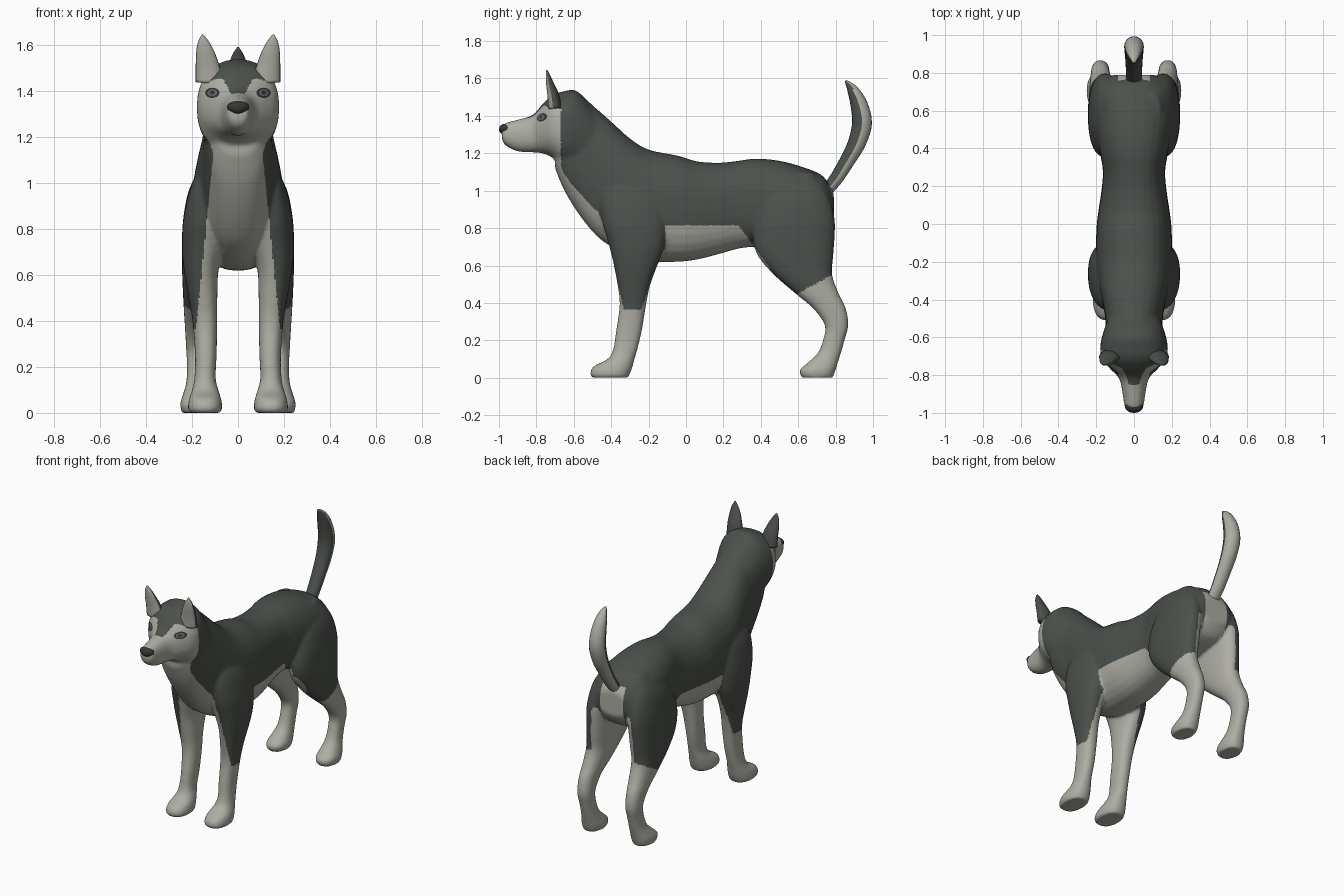
import bpy, bmesh, math
from mathutils import Vector
from mathutils.bvhtree import BVHTree

if "Cube" in bpy.data.objects:
    bpy.data.objects.remove(bpy.data.objects["Cube"])


def material(name, rgb):
    m = bpy.data.materials.new(name)
    m.diffuse_color = (*rgb, 1)
    m.use_nodes = True
    m.node_tree.nodes["Principled BSDF"].inputs["Base Color"].default_value = m.diffuse_color
    return m


DARK = material("charcoal_fur", (0.072, 0.082, 0.072))
LIGHT = material("pale_fur", (0.42, 0.42, 0.37))
BLACK = material("nose_black", (0.035, 0.036, 0.034))
IRIS = material("iris_grey", (0.13, 0.14, 0.14))


def spline(rows, steps=4):
    """Catmull-Rom interpolation of rows of numbers."""
    out = []
    for i in range(len(rows) - 1):
        p0, p1 = rows[max(i - 1, 0)], rows[i]
        p2, p3 = rows[i + 1], rows[min(i + 2, len(rows) - 1)]
        for s in range(steps):
            t = s / steps
            out.append([0.5 * (2 * b + (c - a) * t + (2 * a - 5 * b + 4 * c - d) * t * t
                               + (3 * b - a - 3 * c + d) * t ** 3)
                        for a, b, c, d in zip(p0, p1, p2, p3)])
    return out + [list(rows[-1])]


def loft(bm, rings, n=28, power=2.3):
    """Skin rings given as (centre, half axis u, half axis v)."""
    loops = []
    for c, u, v in rings:
        loop = []
        for k in range(n):
            a = 2 * math.pi * k / n
            ca, sa = math.cos(a), math.sin(a)
            p = c + u * math.copysign(abs(ca) ** (2 / power), ca) \
                  + v * math.copysign(abs(sa) ** (2 / power), sa)
            loop.append(bm.verts.new(p))
        loops.append(loop)
    faces = [bm.faces.new(loops[0][::-1]), bm.faces.new(loops[-1])]
    for a, b in zip(loops, loops[1:]):
        for k in range(n):
            j = (k + 1) % n
            faces.append(bm.faces.new((a[k], a[j], b[j], b[k])))
    bmesh.ops.recalc_face_normals(bm, faces=faces)


def slices_y(bm, rows):
    """Upright slices: y, top z, bottom z, half width."""
    loft(bm, [(Vector((0, y, (t + b) / 2)), Vector((w, 0, 0)), Vector((0, 0, (t - b) / 2)))
              for y, t, b, w in spline(rows)])


def slices_z(bm, rows, side):
    """Level slices: z, front y, back y, inner x, outer x."""
    loft(bm, [(Vector((side * (i + o) / 2, (f + k) / 2, z)), Vector(((o - i) / 2, 0, 0)),
               Vector((0, (k - f) / 2, 0))) for z, f, k, i, o in spline(rows)])


def tube(bm, rows):
    """Bent tube: x, y, z, half width, half thickness."""
    pts = spline(rows)
    rings = []
    for i, (x, y, z, w, t) in enumerate(pts):
        a, b = pts[max(i - 1, 0)], pts[min(i + 1, len(pts) - 1)]
        d = Vector((0, b[1] - a[1], b[2] - a[2])).normalized()
        rings.append((Vector((x, y, z)), Vector((w, 0, 0)), Vector((0, -d.z, d.y)) * t))
    loft(bm, rings, 20, 2)


def make(name, bm, mats):
    me = bpy.data.meshes.new(name)
    bm.to_mesh(me)
    bm.free()
    ob = bpy.data.objects.new(name, me)
    bpy.context.collection.objects.link(ob)
    for m in mats:
        me.materials.append(m)
    for p in me.polygons:
        p.use_smooth = True
    return ob


# Trunk with neck, then head, then legs
bm = bmesh.new()
slices_y(bm, [(-.70, 1.40, 1.12, .10), (-.65, 1.48, 1.0, .135), (-.57, 1.51, .87, .147),
              (-.48, 1.44, .76, .155), (-.40, 1.37, .70, .17), (-.30, 1.28, .645, .19),
              (-.20, 1.22, .62, .20), (-.04, 1.187, .62, .20), (.06, 1.157, .632, .19),
              (.18, 1.15, .662, .172), (.28, 1.16, .69, .165), (.375, 1.172, .70, .18),
              (.50, 1.16, .70, .20), (.62, 1.128, .72, .205), (.73, 1.08, .75, .18),
              (.79, .99, .83, .11)])
slices_y(bm, [(-.985, 1.345, 1.275, .036), (-.965, 1.362, 1.242, .05), (-.90, 1.38, 1.21, .06),
              (-.82, 1.405, 1.205, .078), (-.77, 1.46, 1.20, .122), (-.72, 1.508, 1.18, .165),
              (-.66, 1.53, 1.13, .18), (-.58, 1.532, 1.10, .165), (-.48, 1.42, 1.10, .13)])
FRONT = [(1.14, -.36, -.24, .05, .12), (1.0, -.45, -.13, .04, .20), (.85, -.45, -.10, .05, .237),
         (.72, -.415, -.11, .06, .244), (.62, -.39, -.145, .085, .235), (.50, -.367, -.19, .09, .215),
         (.39, -.355, -.213, .09, .197), (.25, -.374, -.236, .093, .187), (.15, -.39, -.26, .097, .19),
         (.10, -.42, -.275, .085, .20), (.06, -.495, -.285, .073, .213), (.02, -.513, -.30, .068, .218),
         (0, -.50, -.31, .078, .21)]
HIND = [(1.10, .50, .68, .05, .14), (.98, .42, .76, .05, .21), (.85, .37, .795, .06, .238),
        (.75, .355, .795, .07, .243), (.65, .385, .788, .08, .244), (.55, .47, .782, .095, .241),
        (.45, .585, .817, .11, .236), (.37, .68, .855, .125, .231), (.28, .742, .868, .13, .226),
        (.20, .732, .848, .133, .222), (.13, .703, .828, .13, .226), (.08, .65, .812, .122, .24),
        (.04, .607, .80, .115, .252), (0, .62, .785, .125, .245)]
for side in (-1, 1):
    slices_z(bm, FRONT, side)
    slices_z(bm, HIND, side)
rough = make("rough_body", bm, [])

# Fuse the parts into one smooth skin
mod = rough.modifiers.new("fuse", 'REMESH')
mod.mode = 'VOXEL'
mod.voxel_size = 0.009
mod = rough.modifiers.new("soften", 'SMOOTH')
mod.factor = 0.5
mod.iterations = 10
skin = bpy.data.meshes.new_from_object(rough.evaluated_get(bpy.context.evaluated_depsgraph_get()))
bpy.data.objects.remove(rough)
bm = bmesh.new()
bm.from_mesh(skin)
tree = BVHTree.FromBMesh(bm)
body = make("body", bm, [DARK, LIGHT])


def is_light(c, n):
    x, y, z = abs(c.x), c.y, c.z
    inward = n.x * (1 if c.x > 0 else -1) < -0.1
    if y < -.667 and z > 1.1:                        # face mask with forehead peak
        if x < .03:
            return z < 1.385 or y < -.85
        return z < min(1.385 + (x - .03) * 2, 1.47 - .2 * x)
    if y < -.11:                                     # chest and front legs
        if z < .36:
            return True
        edge = x < .11 + (1.1 - z) * .1
        return edge and z < 1.2 and (z < .72 or (y < -.35 and n.y < .2))
    if z < .815 and y < .28 + (.815 - z) * .73:      # belly
        return True
    if y > .4 and z < .44 + (y - .58) * .55:         # lower hind legs
        return True
    if y > .3 and z < .85 and (x < .08 or (inward and x < .18)):
        return True                                  # inner thighs
    return y > .73 and x < .085 and .8 < z < 1.03    # patch under the tail


for p in body.data.polygons:
    p.material_index = int(is_light(p.center, p.normal))

# Tail, pale on its back side
bm = bmesh.new()
tube(bm, [(0, .74, .99, .04, .03), (0, .80, 1.06, .042, .036), (0, .868, 1.17, .046, .041),
          (0, .915, 1.26, .05, .048), (0, .941, 1.36, .052, .053), (0, .925, 1.46, .046, .046),
          (0, .89, 1.54, .032, .029), (0, .853, 1.588, .006, .006)])
tail = make("tail", bm, [DARK, LIGHT])
for p in tail.data.polygons:
    p.material_index = int(p.normal.y > 0.0)

# Ears, pale on the front
for side, label in ((-1, "right"), (1, "left")):
    bm = bmesh.new()
    tube(bm, [(side * .122, -.70, 1.44, .062, .036), (side * .132, -.71, 1.51, .052, .031),
              (side * .142, -.727, 1.57, .040, .021), (side * .150, -.738, 1.615, .024, .012),
              (side * .154, -.744, 1.646, .004, .003)])
    ear = make(label + "_ear", bm, [DARK, LIGHT])
    for p in ear.data.polygons:
        p.material_index = int(p.normal.y < -0.5)


def decal(name, x, z, rx, rz, lift, mat):
    """Thin oval plate laid over the face."""
    bm = bmesh.new()

    def point(r, a):
        px, pz = x + rx * r * math.cos(a), z + rz * r * math.sin(a)
        hit, normal, _, _ = tree.ray_cast(Vector((px, -2, pz)), Vector((0, 1, 0)))
        return bm.verts.new(hit + normal * lift)

    n = 20
    mid = point(0, 0)
    prev = None
    for r in (0.35, 0.7, 1):
        ring = [point(r, 2 * math.pi * k / n) for k in range(n)]
        for k in range(n):
            j = (k + 1) % n
            if prev:
                bm.faces.new((prev[k], ring[k], ring[j], prev[j]))
            else:
                bm.faces.new((mid, ring[k], ring[j]))
        prev = ring
    make(name, bm, [mat])


# Eyes
for side, label in ((-1, "right"), (1, "left")):
    decal(label + "_eye_rim", side * .110, 1.392, .031, .022, .003, BLACK)
    decal(label + "_iris", side * .109, 1.392, .021, .015, .005, IRIS)
    decal(label + "_pupil", side * .108, 1.392, .009, .009, .007, BLACK)

# Nose
bm = bmesh.new()
bmesh.ops.create_uvsphere(bm, u_segments=24, v_segments=14, radius=1)
for v in bm.verts:
    v.co = Vector((v.co.x * .048 * (1 + .12 * v.co.z), -.966 + v.co.y * .034, 1.328 + v.co.z * .03))
make("nose", bm, [BLACK])
